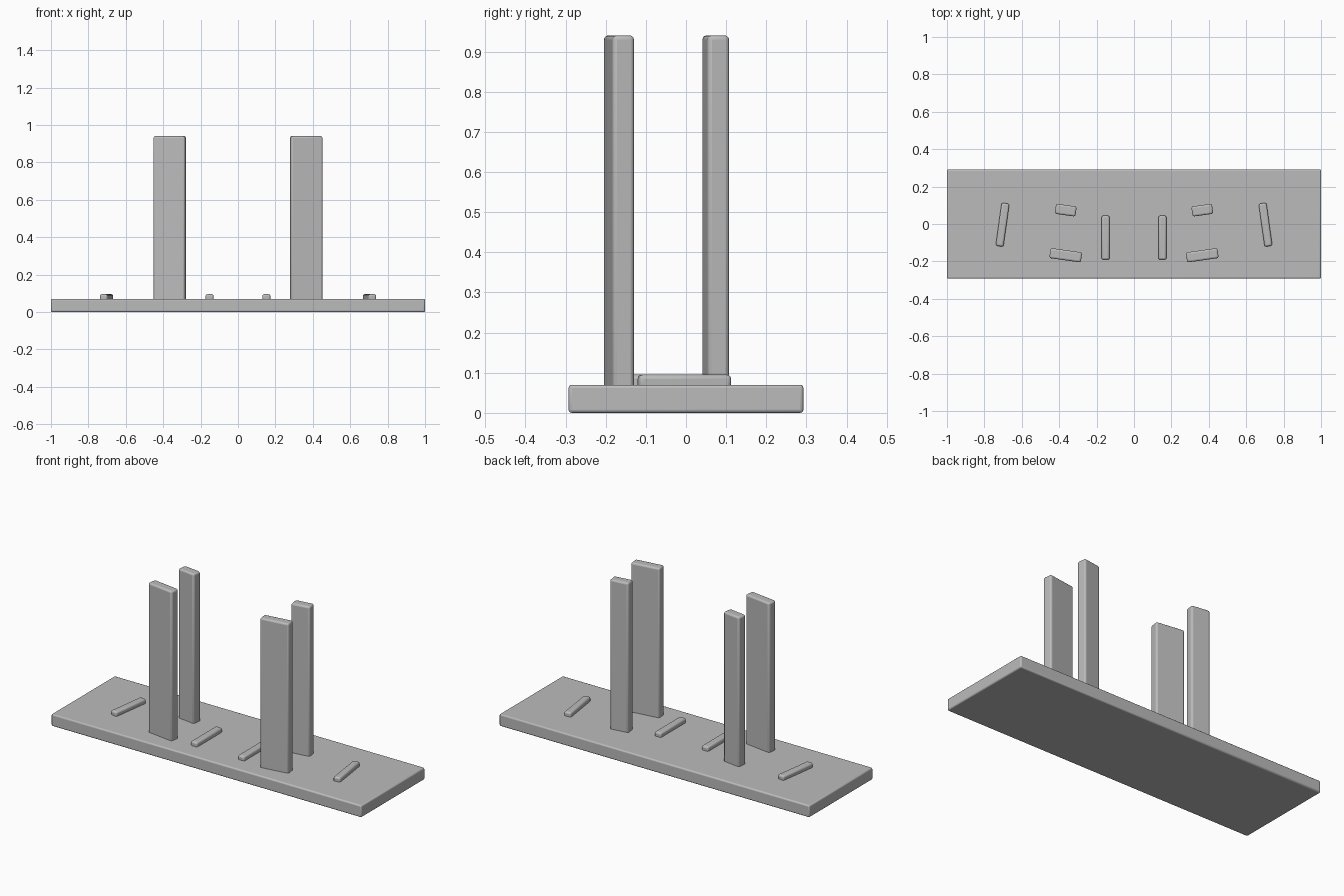
import bpy
from math import radians

if "Cube" in bpy.data.objects:
    bpy.data.objects.remove(bpy.data.objects["Cube"], do_unlink=True)

grey = bpy.data.materials.new("plain grey")
grey.use_nodes = True
grey.diffuse_color = (0.5, 0.5, 0.5, 1)
grey.node_tree.nodes["Principled BSDF"].inputs["Base Color"].default_value = grey.diffuse_color


def block(name, x, y, width, depth, bottom, top, turn=0, bevel=0.01):
    """Box with softened edges, turned about its upright axis."""
    bpy.ops.mesh.primitive_cube_add(size=1, location=(x, y, (bottom + top) / 2))
    ob = bpy.context.object
    ob.name = name
    ob.scale = (width, depth, top - bottom)
    bpy.ops.object.transform_apply(location=False, rotation=False, scale=True)
    ob.rotation_euler.z = radians(turn)
    mod = ob.modifiers.new("soft edges", "BEVEL")
    mod.width = bevel
    mod.segments = 3
    ob.data.materials.append(grey)
    bpy.ops.object.shade_smooth_by_angle(angle=radians(35))


FLOOR = 0.07
SINK = 0.06   # parts sit slightly into the base
POST_TOP = 0.94
BAR_TOP = 0.095

# Base board
block("base_board", 0, 0, 2.0, 0.585, 0, FLOOR, bevel=0.008)

# Posts and low bars, mirrored left and right
for side, s in (("left", 1), ("right", -1)):
    block(f"front_post_{side}", s * 0.365, -0.167, 0.17, 0.054, SINK, POST_TOP, s * 8)
    block(f"rear_post_{side}", s * 0.365, 0.074, 0.111, 0.054, SINK, POST_TOP, s * 8)
    block(f"outer_bar_{side}", s * 0.703, -0.004, 0.042, 0.232, SINK, BAR_TOP, s * 8)
    block(f"inner_bar_{side}", s * 0.152, -0.073, 0.043, 0.235, SINK, BAR_TOP)
